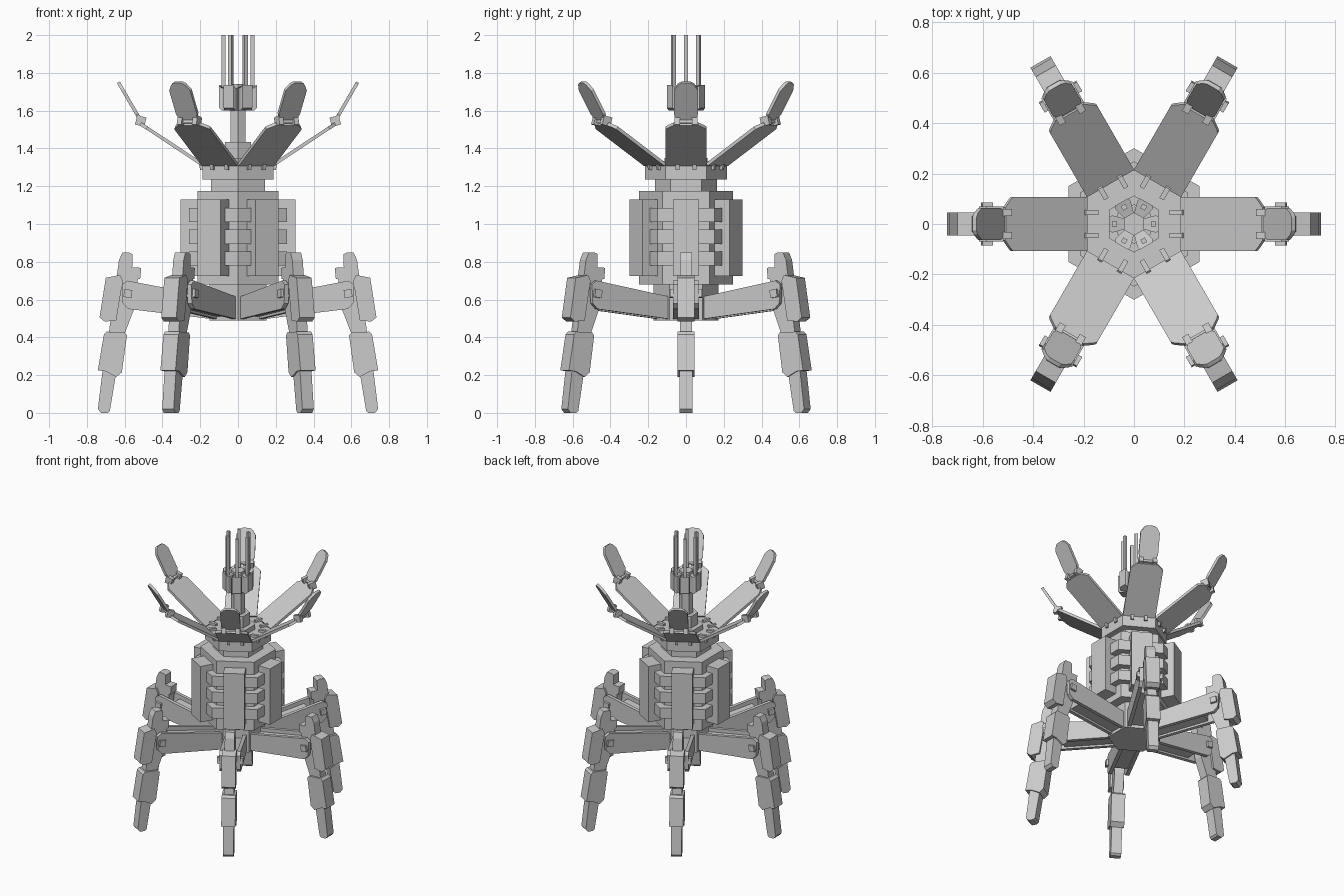
import bpy, bmesh
from math import radians, cos, sin, atan2, hypot
from mathutils import Matrix, Vector

if "Cube" in bpy.data.objects:
    bpy.data.objects.remove(bpy.data.objects["Cube"])


def make_mesh(name, outlines):
    """Each item is (list of 3D points, extrusion vector); returns one mesh."""
    bm = bmesh.new()
    for pts, vec in outlines:
        a = [bm.verts.new(p) for p in pts]
        b = [bm.verts.new(Vector(p) + Vector(vec)) for p in pts]
        n = len(pts)
        bm.faces.new(a)
        bm.faces.new(b[::-1])
        for i in range(n):
            bm.faces.new((a[i], b[i], b[(i + 1) % n], a[(i + 1) % n]))
    bmesh.ops.recalc_face_normals(bm, faces=bm.faces)
    me = bpy.data.meshes.new(name)
    bm.to_mesh(me)
    bm.free()
    return me


def place(name, me, angle=0):
    ob = bpy.data.objects.new(name, me)
    ob.rotation_euler.z = radians(angle)
    bpy.context.collection.objects.link(ob)


def six(name, outlines):
    me = make_mesh(name, outlines)
    for i in range(6):
        place(f"{name}_{i + 1}", me, 60 * i)


def hexagon(name, apothem, z0, z1):
    r = apothem / cos(radians(30))
    pts = [(r * cos(radians(30 + 60 * i)), r * sin(radians(30 + 60 * i)), z0) for i in range(6)]
    place(name, make_mesh(name, [(pts, (0, 0, z1 - z0))]))


def side(profile, y0, y1):
    """Profile in (radius, z), extruded across from y0 to y1."""
    return [(r, y0, z) for r, z in profile], (0, y1 - y0, 0)


def pair(profile, y0, y1):
    return [side(profile, y0, y1), side(profile, -y1, -y0)]


def rect(r0, r1, z0, z1):
    return [(r0, z0), (r1, z0), (r1, z1), (r0, z1)]


def plate(start, end, shape, t):
    """Thin slab from start to end in (r, z); shape is (fraction, half width)."""
    dr, dz = end[0] - start[0], end[1] - start[1]
    L = hypot(dr, dz)
    n = Vector((-dz / L * t, 0, dr / L * t))
    half = shape + [(u, -w) for u, w in reversed(shape)]
    pts = [Vector((start[0] + dr * u, w, start[1] + dz * u)) - n / 2 for u, w in half]
    return pts, n


def diamond(r, z, s, tilt):
    a = radians(tilt)
    return [(r + s * (x * cos(a) - y * sin(a)), z + s * (x * sin(a) + y * cos(a)))
            for x, y in ((-1, -1), (1, -1), (1, 1), (-1, 1))]


# Central hexagonal body, stacked bottom to top
hexagon("hip_block", 0.15, 0.49, 0.69)
hexagon("main_body", 0.215, 0.68, 1.175)
for i in range(3):
    hexagon(f"body_rib_{i + 1}", 0.26, 0.78 + 0.115 * i, 0.855 + 0.115 * i)
hexagon("neck", 0.142, 1.17, 1.24)
hexagon("top_deck", 0.188, 1.235, 1.315)
six("body_panel", [side(rect(0.2, 0.305, 0.725, 1.13), -0.07, 0.07)])

# Antenna mast
hexagon("mast_foot", 0.098, 1.31, 1.35)
hexagon("mast_base", 0.068, 1.34, 1.435)
hexagon("mast", 0.04, 1.43, 1.74)
six("antenna_socket", [([(0.035, -0.02, 1.6), (0.085, -0.034, 1.6), (0.1, -0.03, 1.615),
                         (0.1, 0.03, 1.615), (0.085, 0.034, 1.6), (0.035, 0.02, 1.6)],
                        (0, 0, 0.12))])
six("antenna", [side(rect(0.067, 0.087, 1.7, 2.0), -0.01, 0.01)])

# Folding petals with their hinges
six("petal_hinge", pair([(0.14, 1.31), (0.14, 1.33), (0.19, 1.335), (0.207, 1.32),
                         (0.2, 1.285), (0.185, 1.285)], 0.035, 0.055))
six("lower_petal", [plate((0.19, 1.315), (0.515, 1.53),
                          [(0, 0.108), (0.9, 0.108), (0.93, 0.098), (1, 0.065)], 0.018)])
six("petal_joint", pair(diamond(0.515, 1.545, 0.025, 15), 0.032, 0.06)
    + [side(diamond(0.515, 1.543, 0.01, 15), -0.05, 0.05)])
six("upper_petal", [plate((0.52, 1.555), (0.633, 1.75),
                          [(0, 0.045), (0.15, 0.064), (0.8, 0.064), (0.95, 0.042), (1, 0.025)], 0.018)])

# Legs: forked arm, thigh, armour, shin and foot
arm = [(0.14, 0.497), (0.14, 0.615), (0.585, 0.7), (0.615, 0.68), (0.61, 0.58), (0.58, 0.55)]
six("hip_arm", pair(arm, 0.045, 0.07)
    + [side([(0.14, 0.51), (0.14, 0.59), (0.5, 0.655), (0.5, 0.555)], -0.046, 0.046)])
six("knee_pin", [side(diamond(0.583, 0.632, 0.021, 8), -0.086, 0.086)])
six("thigh", [side([(0.56, 0.77), (0.558, 0.84), (0.575, 0.848), (0.612, 0.848), (0.63, 0.81),
                    (0.69, 0.38), (0.615, 0.38), (0.55, 0.55), (0.53, 0.71), (0.518, 0.71),
                    (0.512, 0.768)], -0.032, 0.032)])
six("thigh_armour", [side([(0.625, 0.73), (0.7, 0.715), (0.733, 0.505), (0.705, 0.483),
                           (0.645, 0.49), (0.61, 0.7)], -0.046, 0.046)])
six("shin", [side([(0.6, 0.425), (0.695, 0.43), (0.71, 0.415), (0.742, 0.225), (0.7, 0.22),
                   (0.645, 0.19), (0.615, 0.215), (0.588, 0.41)], -0.046, 0.046)])
six("foot", [side([(0.64, 0.24), (0.715, 0.24), (0.742, 0.02), (0.725, 0), (0.69, 0),
                   (0.678, 0.012)], -0.035, 0.035)])
